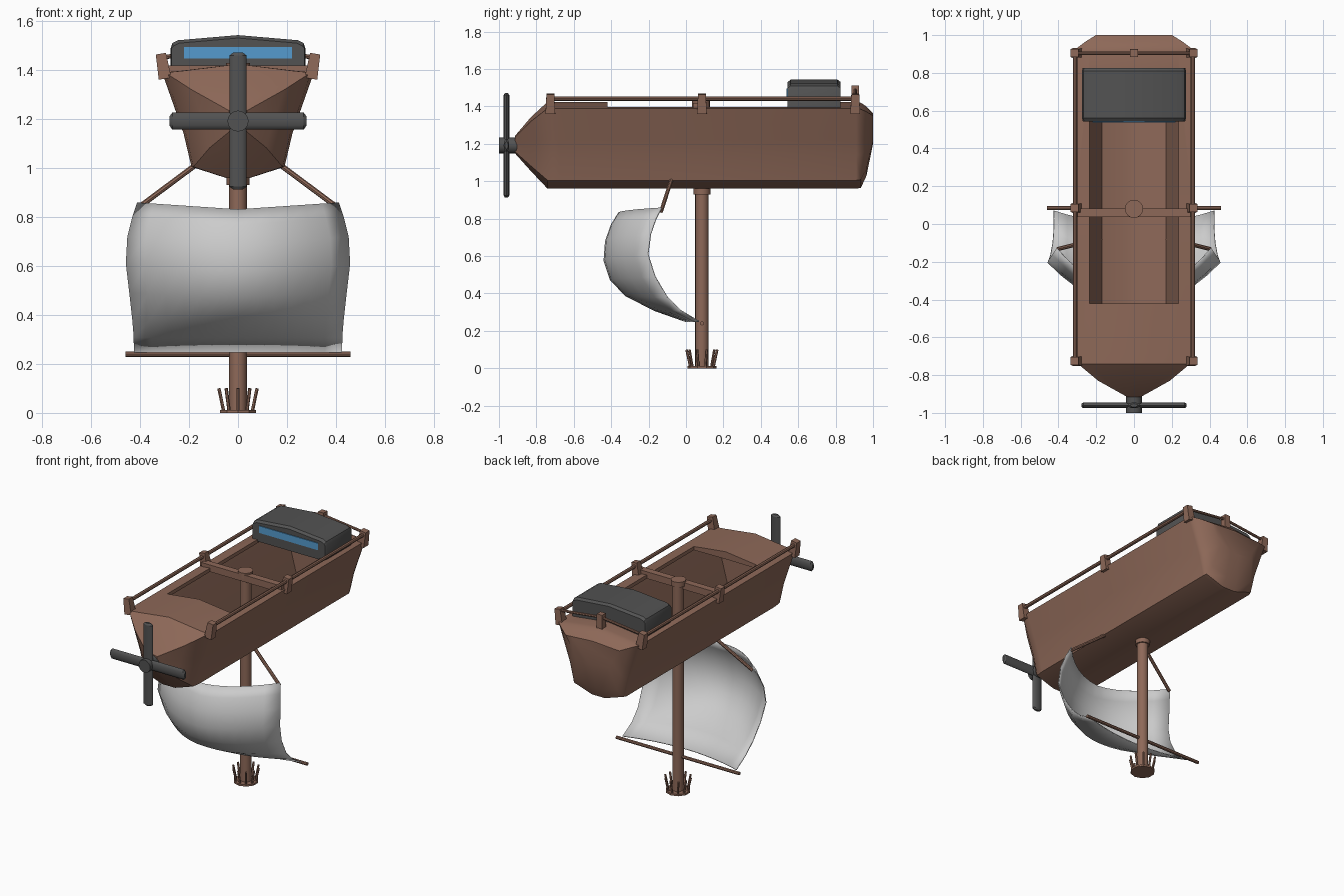
import bpy, bmesh, math
from mathutils import Vector, Matrix

if "Cube" in bpy.data.objects:
    bpy.data.objects.remove(bpy.data.objects["Cube"])


def mat(name, rgb):
    m = bpy.data.materials.new(name)
    m.diffuse_color = (*rgb, 1)
    m.use_nodes = True
    m.node_tree.nodes["Principled BSDF"].inputs["Base Color"].default_value = m.diffuse_color
    return m


WOOD = mat("wood", (0.27, 0.14, 0.098))
DARK = mat("dark_metal", (0.085, 0.085, 0.085))
GLASS = mat("glass", (0.09, 0.33, 0.62))


def finish(name, bm, material=None, angle=35):
    bmesh.ops.recalc_face_normals(bm, faces=bm.faces)
    me = bpy.data.meshes.new(name)
    bm.to_mesh(me)
    bm.free()
    ob = bpy.data.objects.new(name, me)
    bpy.context.collection.objects.link(ob)
    if material:
        me.materials.append(material)
    smooth(ob, angle)
    return ob


def smooth(ob, angle=35):
    bpy.ops.object.select_all(action='DESELECT')
    ob.select_set(True)
    bpy.context.view_layer.objects.active = ob
    bpy.ops.object.shade_smooth_by_angle(angle=math.radians(angle))


def beam(name, a, b, r, r2=None, n=12, material=WOOD, squash=1):
    """Tapered bar between two points; n=4 gives a square bar of half-width r."""
    a, b = Vector(a), Vector(b)
    d = b - a
    k = math.sqrt(2) if n == 4 else 1
    bm = bmesh.new()
    rot = d.to_track_quat('Z', 'Y').to_matrix().to_4x4()
    spin = Matrix.Rotation(math.pi / 4 if n == 4 else 0, 4, 'Z')
    bmesh.ops.create_cone(bm, cap_ends=True, segments=n, radius1=r * k,
                          radius2=(r if r2 is None else r2) * k, depth=d.length,
                          matrix=rot @ spin)
    bmesh.ops.scale(bm, vec=(1, squash, 1), verts=bm.verts)
    bmesh.ops.translate(bm, vec=(a + b) / 2, verts=bm.verts)
    return finish(name, bm, material)


def loft(name, rings, material=None):
    """Closed rings bridged in order, ends capped."""
    bm = bmesh.new()
    vs = [[bm.verts.new(p) for p in r] for r in rings]
    n = len(vs[0])
    for p, q in zip(vs, vs[1:]):
        for i in range(n):
            bm.faces.new((p[i], p[(i + 1) % n], q[(i + 1) % n], q[i]))
    bm.faces.new(vs[0])
    bm.faces.new(vs[-1][::-1])
    return finish(name, bm, material)


def section(half, y, w=1, f=lambda z: z):
    """Mirrors a half outline (first and last points on the centre line)."""
    pts = half + [(-x, z) for x, z in half[-2:0:-1]]
    return [(x * w, y, f(z)) for x, z in pts]


# Hull: one cross-section scaled along its length
HULL = [(0, 1.425), (0.235, 1.397), (0.31, 1.39), (0.25, 1.22), (0.222, 1.14),
        (0.19, 1.005), (0.05, 0.96), (0, 0.96)]
stations = [(-0.915, 0.12, 1.15, 1.235), (-0.83, 0.61, 1.055, 1.32), (-0.74, 0.96, 0.96, 1.39),
            (-0.68, 1, 0.96, 1.39), (0.085, 1, 0.96, 1.39), (0.91, 1, 0.96, 1.39),
            (0.935, 0.96, 0.965, 1.385), (0.965, 0.83, 1.03, 1.372), (1.0, 0.65, 1.2, 1.35)]
hull = loft("hull", [section(HULL, y, w, lambda z, b=b, t=t: b + (z - 0.96) * (t - b) / 0.43)
                     for y, w, b, t in stations], WOOD)

# Hollow interior and cockpit opening
HOLLOW = [(0, 1.375), (0.27, 1.372), (0.225, 1.22), (0.17, 1.015), (0.05, 0.98), (0, 0.98)]
OPENING = [(0, 1.6), (0.235, 1.6), (0.235, 1.3), (0, 1.3)]
for nm, half, y0, y1 in (("hollow_cutter", HOLLOW, -0.7, 0.88),
                         ("opening_cutter", OPENING, -0.42, 0.8)):
    cut = loft(nm, [section(half, y0), section(half, y1)])
    cut.hide_render = True
    mod = hull.modifiers.new(nm, 'BOOLEAN')
    mod.object, mod.operation, mod.solver = cut, 'DIFFERENCE', 'EXACT'
    bpy.context.view_layer.objects.active = hull
    bpy.ops.object.modifier_apply(modifier=nm)
    bpy.data.objects.remove(cut)
smooth(hull)

# Posts and side rails
for s, side in ((-1, "left"), (1, "right")):
    for y, nm in ((-0.725, "front"), (0.085, "middle"), (0.905, "rear")):
        beam(f"{side}_{nm}_post", (s * 0.298, y, 1.365), (s * 0.315, y, 1.467), 0.026, 0.021, 4)
    beam(f"{side}_rail", (s * 0.312, -0.73, 1.442), (s * 0.312, 0.91, 1.442), 0.012, n=8)
    beam(f"{side}_stern_rail", (s * 0.312, 0.905, 1.452), (0, 0.905, 1.488), 0.009, n=8)
beam("stern_post", (0, 0.905, 1.41), (0, 0.905, 1.513), 0.022, 0.02, 4)

# Cabin with window
CABIN = [(0, 1.543), (0.245, 1.522), (0.268, 1.51), (0.275, 1.49), (0.275, 1.385), (0, 1.385)]
loft("cabin", [section(CABIN, y, w, lambda z, d=d: z - d if z > 1.5 else z)
               for y, w, d in ((0.543, 0.985, 0.012), (0.56, 1, 0), (0.81, 1, 0), (0.827, 0.985, 0.012))],
     DARK)
loft("window", [section([(0, 1.495), (0.22, 1.495), (0.22, 1.448), (0, 1.448)], y)
                for y in (0.538, 0.56)], GLASS)

# Mast, cross beam and collar
M = 0.085
beam("cross_beam", (-0.3, 0.06, 1.395), (0.3, 0.06, 1.395), 0.023, n=4)
beam("mast", (0, M, 0.0), (0, M, 1.4), 0.036, n=16)
beam("mast_cap", (0, M - 0.005, 1.395), (0, M - 0.005, 1.43), 0.048, n=16)
beam("mast_collar", (0, M, 0.93), (0, M, 0.98), 0.046, n=16)

# Lookout basket at the mast foot
beam("basket_floor", (0, M, 0), (0, M, 0.012), 0.078, n=10)
for i in range(10):
    a = math.tau * (i + 0.5) / 10
    c, s = math.cos(a), math.sin(a)
    beam(f"basket_prong_{i}", (0.062 * c, M + 0.062 * s, 0.008),
         (0.082 * c, M + 0.082 * s, 0.1), 0.007, n=6)

# Boom and sail struts
beam("boom", (-0.46, M, 0.24), (0.46, M, 0.24), 0.011, n=8)
for s, side in ((-1, "left"), (1, "right")):
    beam(f"{side}_strut", (s * 0.17, -0.075, 1.015), (s * 0.405, -0.133, 0.84), 0.011, n=8)

# Billowing sail: rows of (edge x, edge y, edge z, centre y, centre z)
ROWS = [(0.425, 0.07, 0.25, 0.0, 0.25), (0.425, -0.03, 0.31, -0.17, 0.31),
        (0.43, -0.10, 0.38, -0.325, 0.39), (0.442, -0.165, 0.49, -0.405, 0.475),
        (0.456, -0.203, 0.61, -0.438, 0.575), (0.45, -0.188, 0.72, -0.43, 0.68),
        (0.43, -0.16, 0.8, -0.4, 0.765), (0.41, -0.13, 0.858, -0.36, 0.83)]
bm = bmesh.new()
N = 12
grid = []
for ex, ey, ez, cy, cz in ROWS:
    us = [2 * i / N - 1 for i in range(N + 1)]
    grid.append([bm.verts.new((u * ex, ey + (cy - ey) * (1 - u * u),
                               ez + (cz - ez) * (1 - abs(u)))) for u in us])
for p, q in zip(grid, grid[1:]):
    for i in range(N):
        bm.faces.new((p[i], p[i + 1], q[i + 1], q[i]))
sail = finish("sail", bm, None, 60)
sol = sail.modifiers.new("thickness", 'SOLIDIFY')
sol.thickness, sol.offset = 0.006, 0

# Propeller: hub, nose and four flattened blades
P = Vector((0, -0.96, 1.192))
beam("propeller_hub", (0, -1.0, P.z), (0, -0.89, P.z), 0.043, n=16, material=DARK)
for i in range(4):
    d = Vector((math.cos(i * math.pi / 2), 0, math.sin(i * math.pi / 2)))
    beam(f"blade_{i}", P, P + d * 0.268, 0.035, n=12, material=DARK, squash=0.43)
    beam(f"blade_tip_{i}", P + d * 0.268, P + d * 0.279, 0.035, 0.02, 12, DARK, 0.43)
